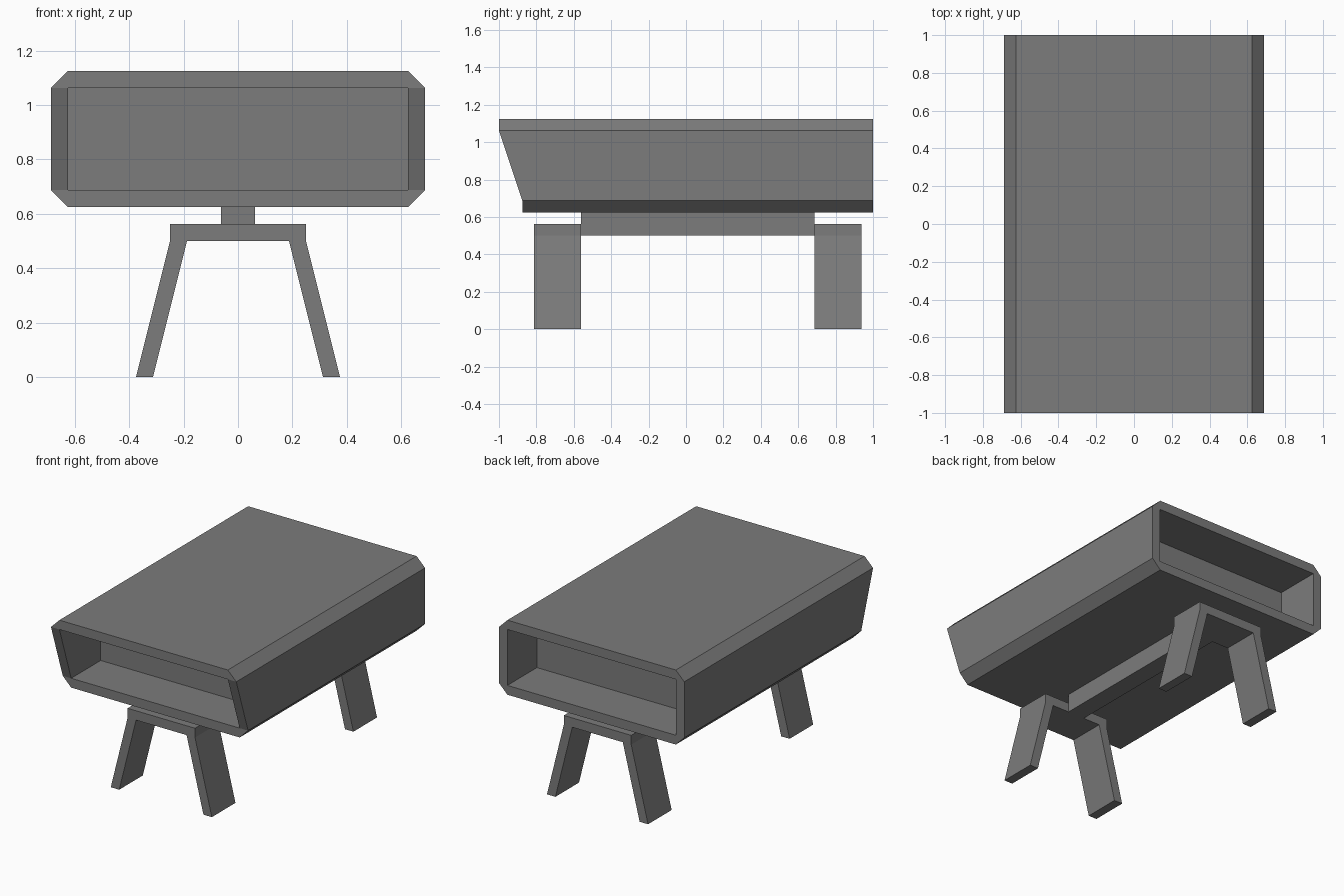
import bpy, bmesh

if "Cube" in bpy.data.objects:
    bpy.data.objects.remove(bpy.data.objects["Cube"])

grey = bpy.data.materials.new("grey")
grey.diffuse_color = (0.2, 0.2, 0.2, 1)
grey.use_nodes = True
grey.node_tree.nodes["Principled BSDF"].inputs["Base Color"].default_value = grey.diffuse_color


def finish(name, bm):
    bmesh.ops.recalc_face_normals(bm, faces=bm.faces[:])
    me = bpy.data.meshes.new(name)
    bm.to_mesh(me)
    bm.free()
    me.materials.append(grey)
    ob = bpy.data.objects.new(name, me)
    bpy.context.collection.objects.link(ob)
    return ob


def prism(name, profile, y0, y1):
    """Extrude an xz profile from y0 to y1."""
    bm = bmesh.new()
    a = [bm.verts.new((x, y0, z)) for x, z in profile]
    b = [bm.verts.new((x, y1, z)) for x, z in profile]
    n = len(profile)
    bm.faces.new(a)
    bm.faces.new(b[::-1])
    for i in range(n):
        j = (i + 1) % n
        bm.faces.new((a[i], b[i], b[j], a[j]))
    return finish(name, bm)


def rect(w, z0, z1):
    return [(-w, z0), (w, z0), (w, z1), (-w, z1)]


# Hollow chamfered case, front end slanted back towards the bottom
X, XI = 0.6875, 0.625
Z0, Z1, Z2, Z3 = 0.625, 0.6875, 1.0625, 1.125
outer = [(-XI, Z0), (XI, Z0), (X, Z1), (X, Z2), (XI, Z3), (-XI, Z3), (-X, Z2), (-X, Z1)]
inner = rect(XI, Z1, Z2)
bm = bmesh.new()


def ring(points, front):
    return [bm.verts.new((x, (-1 if z > 0.9 else -0.875) if front else 1, z))
            for x, z in points]


ends = [(ring(outer, f), ring(inner, f)) for f in (True, False)]
for k in (0, 1):
    a, b = ends[0][k], ends[1][k]
    for i in range(len(a)):
        j = (i + 1) % len(a)
        bm.faces.new((a[i], b[i], b[j], a[j]))
for o, n in ends:
    bm.faces.new((o[7], o[0], o[1], o[2], n[1], n[0]))
    bm.faces.new((o[2], o[3], n[2], n[1]))
    bm.faces.new((o[3], o[4], o[5], o[6], n[3], n[2]))
    bm.faces.new((o[6], o[7], n[0], n[3]))
finish("case", bm)

# Closed centre block between the front and back compartments
prism("centre_divider", inner, -0.5625, 0.6875)

# Spine joining the two leg frames under the case
prism("spine", rect(0.0625, 0.5, 0.625), -0.5625, 0.6875)

# Splayed leg frames
half = [(0.1875, 0.5), (0.3125, 0), (0.375, 0), (0.25, 0.5), (0.25, 0.5625)]
frame = half + [(-x, z) for x, z in reversed(half)]
prism("front_leg_frame", frame, -0.8125, -0.5625)
prism("back_leg_frame", frame, 0.6875, 0.9375)

# Short neck block is seen between the frames and the case as the spine's top
